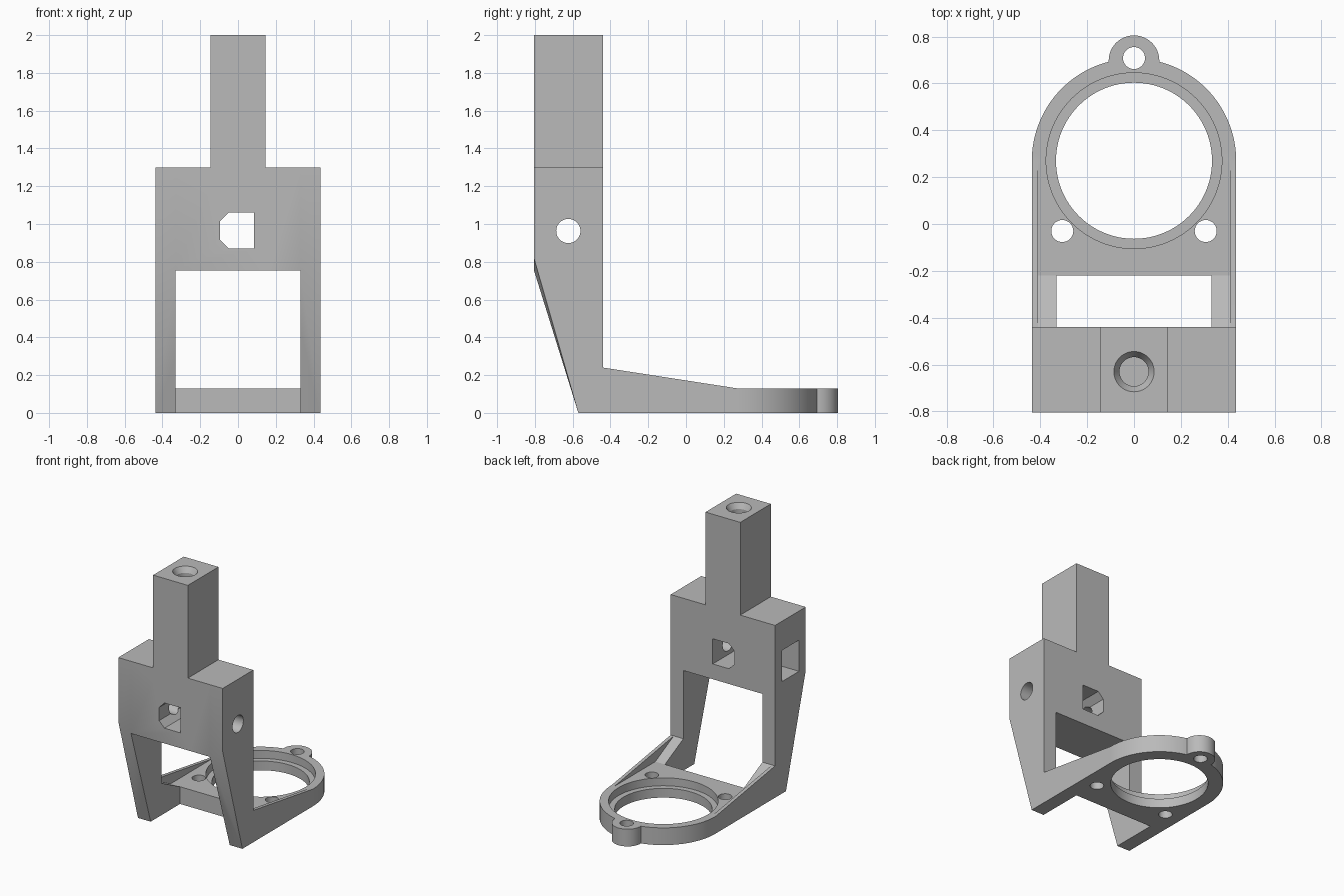
import bpy, bmesh, math
from mathutils import Vector

cube = bpy.data.objects.get("Cube")
if cube:
    bpy.data.objects.remove(cube, do_unlink=True)

grey = bpy.data.materials.new("plain_grey")
grey.use_nodes = True
colour = (0.49, 0.49, 0.49, 1)
grey.diffuse_color = colour
grey.node_tree.nodes["Principled BSDF"].inputs["Base Color"].default_value = colour


def loft(name, sections):
    """Closed solid through matching loops of 3D points."""
    bm = bmesh.new()
    rings = [[bm.verts.new(p) for p in s] for s in sections]
    for a, b in zip(rings, rings[1:]):
        for i in range(len(a)):
            j = (i + 1) % len(a)
            bm.faces.new((a[i], a[j], b[j], b[i]))
    bm.faces.new(rings[0])
    bm.faces.new(rings[-1])
    bmesh.ops.recalc_face_normals(bm, faces=bm.faces)
    bmesh.ops.triangulate(bm, faces=[f for f in bm.faces if len(f.verts) == 4])
    mesh = bpy.data.meshes.new(name)
    bm.to_mesh(mesh)
    bm.free()
    mesh.materials.append(grey)
    ob = bpy.data.objects.new(name, mesh)
    bpy.context.scene.collection.objects.link(ob)
    return ob


def place(u, v, axis, d):
    return {"x": (d, u, v), "y": (u, d, v), "z": (u, v, d)}[axis]


def prism(name, points, axis, lo, hi):
    return loft(name, [[place(u, v, axis, d) for u, v in points] for d in (lo, hi)])


def box(name, x, y, z):
    return prism(name, [(x[0], y[0]), (x[1], y[0]), (x[1], y[1]), (x[0], y[1])], "z", *z)


def drum(name, centre, axis, steps, sides=48):
    """Round solid; steps are (radius, distance along the axis)."""
    turn = [2 * math.pi * i / sides for i in range(sides)]
    return loft(name, [[place(centre[0] + r * math.cos(t), centre[1] + r * math.sin(t), axis, d)
                        for t in turn] for r, d in steps])


helpers = []


def combine(target, other, operation):
    mod = target.modifiers.new(other.name, "BOOLEAN")
    mod.operation = operation
    mod.solver = "EXACT"
    mod.object = other
    other.hide_render = True
    helpers.append(other)


W, LEG, FRONT, BACK = 0.436, 0.33, -0.805, -0.44
RING_Y, THICK = 0.27, 0.13


# Side profile lofted across the width; the front knee is lower on the inside
def side_profile(x, knee):
    return [(x, y, z) for y, z in [(FRONT, 1.3), (FRONT, knee), (-0.57, 0), (RING_Y, 0),
                                   (RING_Y, THICK), (BACK, 0.24), (BACK, 1.3)]]


bracket = loft("bracket", [side_profile(-W, 0.82), side_profile(-LEG, 0.755),
                           side_profile(LEG, 0.755), side_profile(W, 0.82)])

# Opening between the legs, and the recess between the side ribs
combine(bracket, box("leg_opening", (-LEG, LEG), (-1, -0.22), (-0.1, 0.755)), "DIFFERENCE")
combine(bracket, prism("rib_recess", [(BACK, 0.24), (-0.22, THICK), (0.3, THICK),
                                      (0.3, 0.5), (BACK, 0.5)], "x", -0.41, 0.41), "DIFFERENCE")

# Neck, round plate and rear lug
combine(bracket, box("neck", (-0.145, 0.145), (FRONT, BACK), (1.2, 2)), "UNION")
combine(bracket, drum("ring_plate", (0, RING_Y), "z", [(W, 0), (W, THICK)], 128), "UNION")
combine(bracket, drum("rear_lug", (0, 0.697), "z", [(0.108, 0), (0.108, THICK)]), "UNION")

# Stepped ring bore and three screw holes
combine(bracket, drum("ring_bore", (0, RING_Y), "z", [(0.333, -0.1), (0.333, 0.3)], 96), "DIFFERENCE")
combine(bracket, drum("ring_step", (0, RING_Y), "z", [(0.375, 0.07), (0.375, 0.3)], 96), "DIFFERENCE")
for i, centre in enumerate([(-0.306, -0.03), (0.306, -0.03), (0, 0.708)]):
    combine(bracket, drum(f"screw_hole_{i}", centre, "z", [(0.047, -0.1), (0.047, 0.3)], 32), "DIFFERENCE")

# Countersunk blind hole in the neck
combine(bracket, drum("neck_hole", (0, -0.63), "z",
                      [(0.062, 1.6), (0.062, 1.96), (0.086, 2), (0.086, 2.1)]), "DIFFERENCE")

# Front window with two clipped corners, side bolt hole and square nut pocket
combine(bracket, prism("front_window", [(-0.095, 0.915), (-0.05, 0.87), (0.085, 0.87), (0.085, 1.06),
                                        (-0.05, 1.06), (-0.095, 1.015)], "y", -1, -0.3), "DIFFERENCE")
combine(bracket, drum("bolt_hole", (-0.623, 0.963), "x", [(0.064, -0.3), (0.064, 0.6)]), "DIFFERENCE")
combine(bracket, box("nut_pocket", (-0.6, -0.2), (-0.725, -0.52), (0.845, 1.08)), "DIFFERENCE")

# Apply the modifiers and drop the helper solids
graph = bpy.context.evaluated_depsgraph_get()
final = bpy.data.meshes.new_from_object(bracket.evaluated_get(graph))
bracket.modifiers.clear()
bracket.data = final
final.materials.clear()
final.materials.append(grey)
for f in final.polygons:
    f.material_index = 0
for ob in helpers:
    bpy.data.objects.remove(ob, do_unlink=True)

bpy.ops.object.select_all(action="DESELECT")
bracket.select_set(True)
bpy.context.view_layer.objects.active = bracket
bpy.ops.object.shade_smooth_by_angle(angle=math.radians(25))
